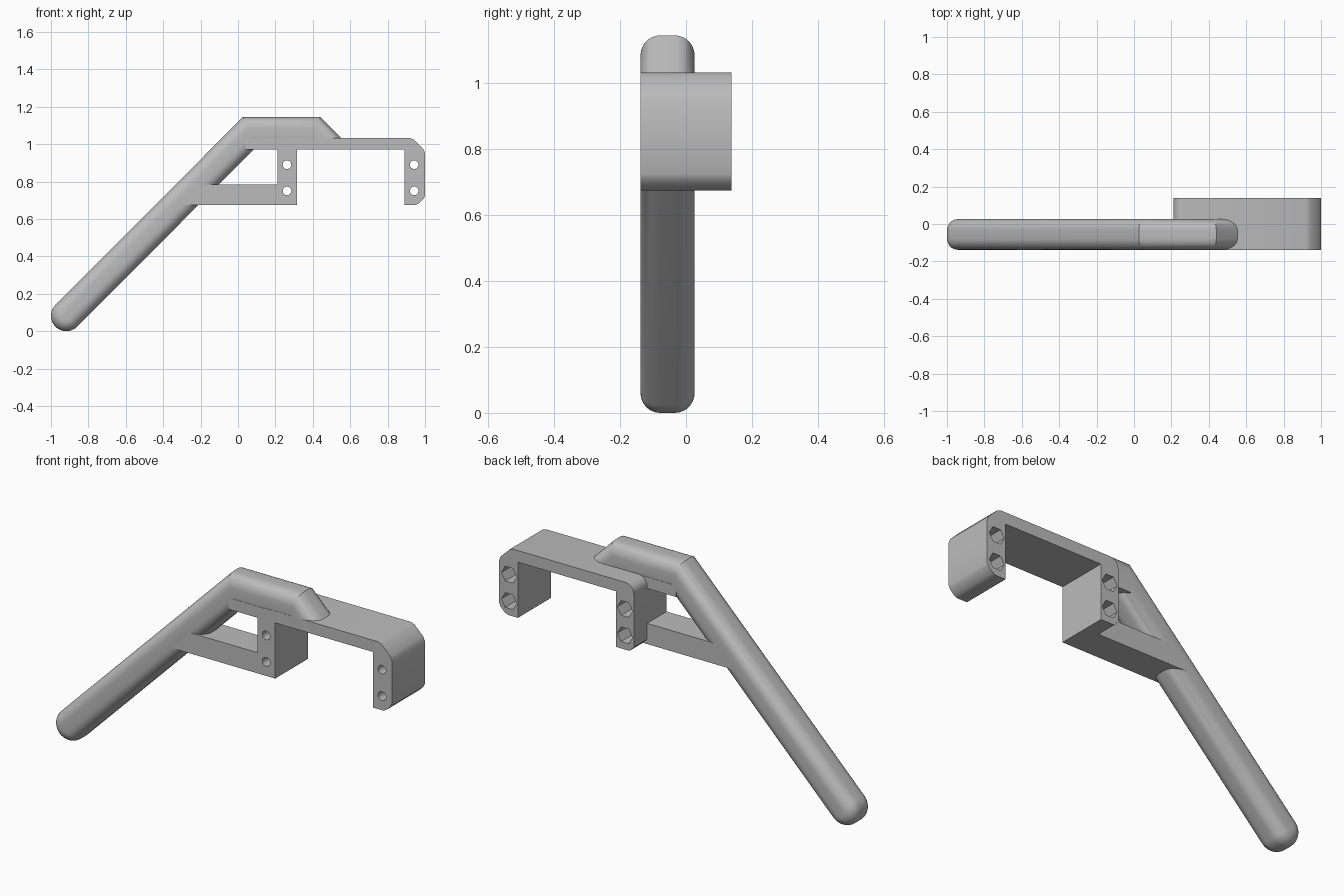
import bpy, bmesh, math
from mathutils import Vector

cube = bpy.data.objects.get("Cube")
if cube:
    bpy.data.objects.remove(cube, do_unlink=True)

grey = bpy.data.materials.new("light grey plastic")
grey.use_nodes = True
colour = (0.5, 0.5, 0.5, 1)
grey.diffuse_color = colour
grey.node_tree.nodes["Principled BSDF"].inputs["Base Color"].default_value = colour

FRONT, BACK, ROD_BACK = -0.138, 0.138, 0.026
ROD_Y = (FRONT + ROD_BACK) / 2
R = 0.082


def finish(name, bm):
    bmesh.ops.recalc_face_normals(bm, faces=bm.faces)
    mesh = bpy.data.meshes.new(name)
    bm.to_mesh(mesh)
    bm.free()
    mesh.materials.append(grey)
    obj = bpy.data.objects.new(name, mesh)
    bpy.context.collection.objects.link(obj)
    return obj


def activate(obj):
    bpy.ops.object.select_all(action='DESELECT')
    obj.select_set(True)
    bpy.context.view_layer.objects.active = obj


def smooth(obj):
    activate(obj)
    bpy.ops.object.shade_smooth_by_angle(angle=math.radians(30))


def prism(name, outline, y0, y1):
    """Extrude an (x, z) outline from y0 to y1."""
    bm = bmesh.new()
    face = bm.faces.new([bm.verts.new((x, y0, z)) for x, z in outline])
    new = bmesh.ops.extrude_face_region(bm, geom=[face])["geom"]
    verts = [v for v in new if isinstance(v, bmesh.types.BMVert)]
    bmesh.ops.translate(bm, verts=verts, vec=(0, y1 - y0, 0))
    return finish(name, bm)


def arc(cx, cz, r, a0, a1, n):
    angles = [math.radians(a0 + (a1 - a0) * i / n) for i in range(n + 1)]
    return [(cx + r * math.cos(a), cz + r * math.sin(a)) for a in angles]


# Clamp bracket: plate with two hanging posts
outline = arc(0.26, 0.982, 0.05, 180, 90, 8)
outline += [(0.92, 1.032), (0.94, 1.024), (0.99, 0.975), (1.0, 0.953)]
outline += [(1.0, 0.725), (0.992, 0.707), (0.966, 0.682), (0.948, 0.675)]
outline += [(0.89, 0.675), (0.89, 0.97), (0.315, 0.97), (0.315, 0.675)]
outline += [(0.235, 0.675), (0.21, 0.70)]
bracket = prism("clamp_bracket", outline, FRONT, BACK)

# Bolt holes with hexagonal nut pockets at the back
for x in (0.262, 0.942):
    for z in (0.75, 0.89):
        for r, sides, y0 in ((0.023, 24, FRONT - 0.05), (0.045, 6, 0.0)):
            ring = arc(x, z, r, 0, 360, sides)[:-1]
            cutter = prism("hole_cutter", ring, y0, BACK + 0.05)
            cutter.hide_render = True
            activate(bracket)
            mod = bracket.modifiers.new("hole", 'BOOLEAN')
            mod.object = cutter
            mod.operation = 'DIFFERENCE'
            mod.solver = 'EXACT'
            bpy.ops.object.modifier_apply(modifier=mod.name)
            bpy.data.objects.remove(cutter, do_unlink=True)
smooth(bracket)

# Flange under the handle, and the lower strut
prism("upper_flange", [(0.04, 0.97), (0.24, 0.97), (0.24, 1.03), (0.04, 1.03)],
      FRONT, ROD_BACK)
prism("lower_strut", [(-0.325, 0.675), (0.24, 0.675), (0.24, 0.785), (-0.215, 0.785)],
      FRONT, ROD_BACK)

# Handle: rounded square section swept along a bent path with mitred corners
corner = 0.06
section = []
for k, (sx, sy) in enumerate(((1, 1), (-1, 1), (-1, -1), (1, -1))):
    section += arc(sx * (R - corner), sy * (R - corner), corner, 90 * k, 90 * k + 90, 8)

along = Vector((1, 0, 1)).normalized()
across = Vector((-1, 0, 1)).normalized()
tip = Vector((-1 + R, ROD_Y, R))
mitre = math.tan(math.radians(22.5))
side = Vector((0, 1, 0))

rings = []
for i in range(12, -1, -1):
    t = math.pi / 2 * i / 12
    rings.append([tip + side * u + across * v * math.cos(t) - along * abs(v) * math.sin(t)
                  for u, v in section])
for x, z, mx, mz in ((0.06, 1.063, -mitre, 1), (0.406, 1.063, mitre, 1),
                     (0.49, 0.979, math.sqrt(2), 0)):
    rings.append([Vector((x + v * mx, ROD_Y + u, z + v * mz)) for u, v in section])

bm = bmesh.new()
loops = [[bm.verts.new(p) for p in ring] for ring in rings]
n = len(section)
for a, b in zip(loops, loops[1:]):
    for j in range(n):
        k = (j + 1) % n
        bm.faces.new((a[j], a[k], b[k], b[j]))
bm.faces.new(loops[-1])
bmesh.ops.remove_doubles(bm, verts=bm.verts, dist=0.0002)
smooth(finish("bent_handle", bm))
